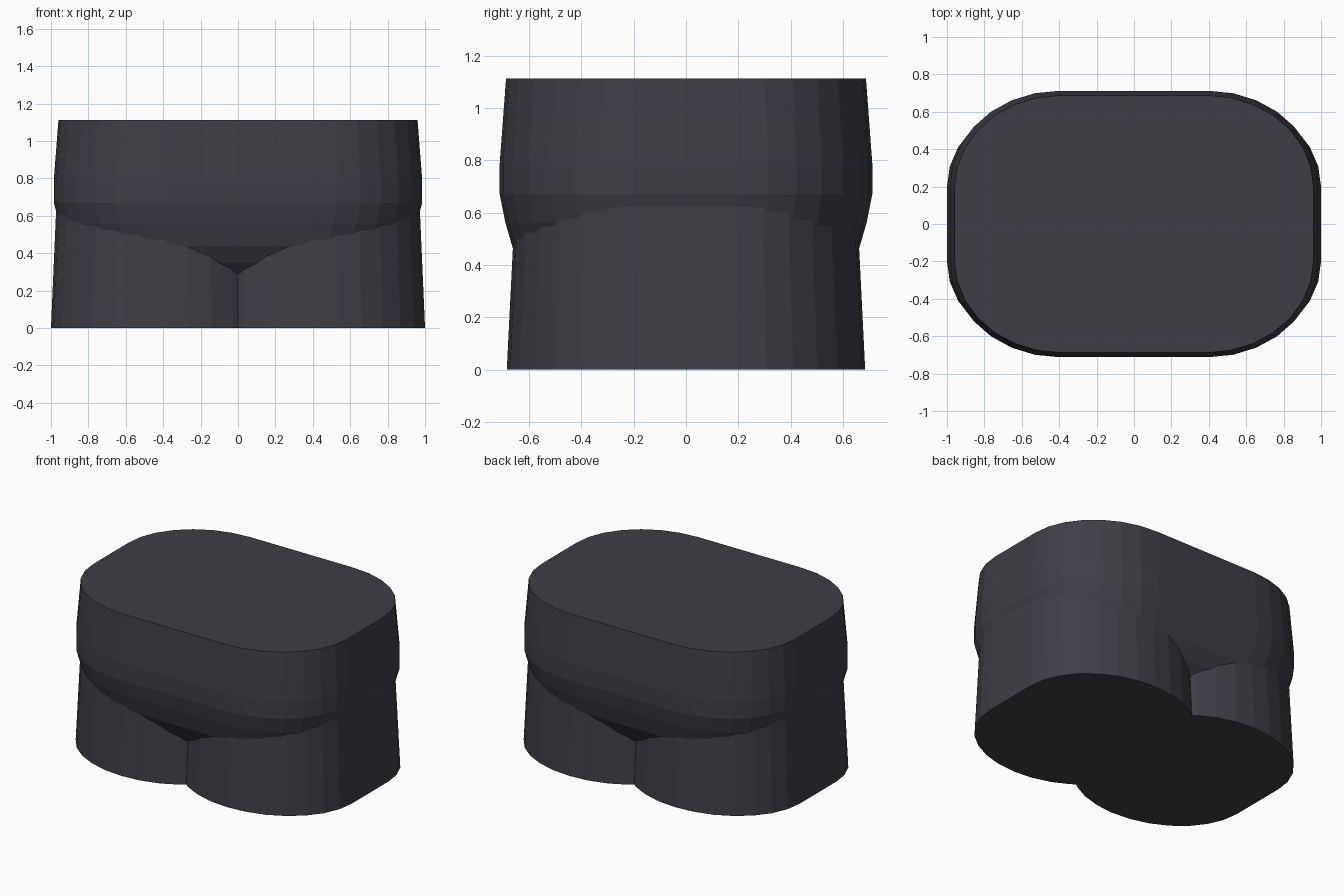
import bpy, bmesh, math

if "Cube" in bpy.data.objects:
    bpy.data.objects.remove(bpy.data.objects["Cube"])

cloth = bpy.data.materials.new("dark_slate_cloth")
cloth.diffuse_color = (0.05, 0.048, 0.062, 1)
cloth.use_nodes = True
cloth.node_tree.nodes["Principled BSDF"].inputs["Base Color"].default_value = cloth.diffuse_color


def outline(flat_x, flat_y, rx, ry, steps=7):
    """Rounded outline: four elliptical corners joined by straight runs."""
    pts = []
    for q, (sx, sy) in enumerate([(1, 1), (-1, 1), (-1, -1), (1, -1)]):
        for i in range(steps + 1):
            a = math.pi / 2 * (q + i / steps)
            p = (sx * flat_x + rx * math.cos(a), sy * flat_y + ry * math.sin(a))
            if not pts or math.dist(p, pts[-1]) > 1e-5:
                pts.append(p)
    if math.dist(pts[0], pts[-1]) < 1e-5:
        pts.pop()
    return pts


def loft(name, rings, trim=False, mirror=False):
    """Skin a stack of (points, z) rings, bottom to top, with capped ends."""
    bm = bmesh.new()
    loops = [[bm.verts.new((x, y, z)) for x, y in pts] for pts, z in rings]
    n = len(loops[0])
    for lo, hi in zip(loops, loops[1:]):
        for i in range(n):
            j = (i + 1) % n
            bm.faces.new((lo[i], lo[j], hi[j], hi[i]))
    bm.faces.new(loops[0][::-1])
    bm.faces.new(loops[-1])
    if trim:  # cut at the centre plane where the two halves meet
        bmesh.ops.bisect_plane(bm, geom=bm.verts[:] + bm.edges[:] + bm.faces[:],
                               plane_co=(0, 0, 0), plane_no=(1, 0, 0), clear_inner=True)
    if mirror:
        bmesh.ops.scale(bm, vec=(-1, 1, 1), verts=bm.verts)
        bmesh.ops.reverse_faces(bm, faces=bm.faces)
    me = bpy.data.meshes.new(name)
    bm.to_mesh(me)
    bm.free()
    me.materials.append(cloth)
    ob = bpy.data.objects.new(name, me)
    bpy.context.collection.objects.link(ob)
    return ob


# hips: waist at the top, widest band in the middle, rounded in underneath
hip_profile = [(0.55, 0.42, 0.22), (0.70, 0.52, 0.265), (0.80, 0.60, 0.35),
               (0.89, 0.655, 0.44), (0.955, 0.69, 0.56), (0.985, 0.712, 0.67),
               (0.985, 0.712, 0.79), (0.96, 0.688, 1.112)]
base = outline(0.4, 0.2, 0.585, 0.512)
loft("hips", [([(x * hx / 0.985, y * hy / 0.712) for x, y in base], z)
              for hx, hy, z in hip_profile])

# legs: slightly tapered upward, meeting at the centre
leg = outline(0, 0.2, 0.6, 0.485)


def leg_ring(s, z):
    return [(0.4 + x * s, y * s) for x, y in leg], z


leg_rings = [leg_ring(1.0, 0), leg_ring(0.952, 0.66)]
loft("right_leg", leg_rings, trim=True)
loft("left_leg", leg_rings, trim=True, mirror=True)
